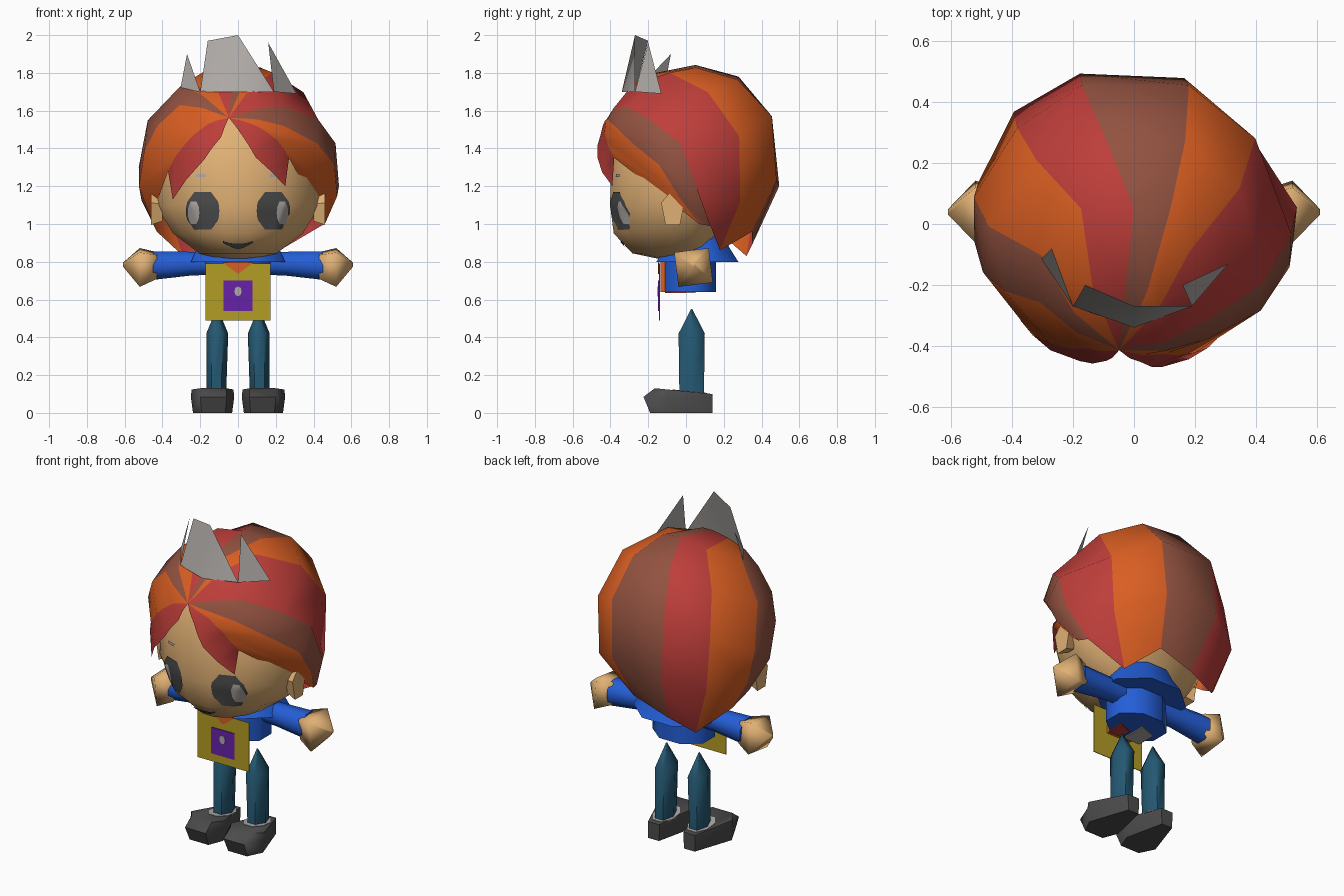
import bpy, bmesh, math
from mathutils import Vector
from mathutils.bvhtree import BVHTree

if "Cube" in bpy.data.objects:
    bpy.data.objects.remove(bpy.data.objects["Cube"])

def lin(c):
    c /= 255
    return c / 12.92 if c <= 0.04045 else ((c + 0.055) / 1.055) ** 2.4

MATS = {}
for name, rgb in {"skin": (224, 176, 116), "red": (190, 62, 58), "orange": (218, 94, 34),
                  "brown": (146, 82, 64), "blue": (36, 94, 215), "yellow": (180, 156, 36),
                  "purple": (102, 34, 168), "teal": (36, 88, 114), "dark_grey": (76, 76, 76),
                  "light_grey": (176, 171, 167)}.items():
    MATS[name] = bpy.data.materials.new(name)
    MATS[name].diffuse_color = (*[lin(c) for c in rgb], 1)

def build(name, verts, faces, mats, index=None, origin=None, angle=35):
    """Make an object; faces point away from origin (default: the middle)."""
    bm = bmesh.new()
    vs = [bm.verts.new(v) for v in verts]
    for i, f in enumerate(faces):
        face = bm.faces.new([vs[k] for k in f])
        face.material_index = index[i] if index else 0
    bmesh.ops.recalc_face_normals(bm, faces=bm.faces[:])
    mid = Vector(origin) if origin else sum((v.co for v in vs), Vector()) / len(vs)
    bm.normal_update()
    if sum(f.normal.dot(f.calc_center_median() - mid) * f.calc_area() for f in bm.faces) < 0:
        bmesh.ops.reverse_faces(bm, faces=bm.faces[:])
    me = bpy.data.meshes.new(name)
    bm.to_mesh(me)
    bm.free()
    for m in mats:
        me.materials.append(MATS[m])
    me.shade_smooth()
    me.set_sharp_from_angle(angle=math.radians(angle))
    ob = bpy.data.objects.new(name, me)
    bpy.context.collection.objects.link(ob)
    return ob

def loft(rings):
    """Closed rings joined in order and capped at both ends."""
    n, m = len(rings[0]), len(rings)
    verts = [p for r in rings for p in r]
    faces = [(i * n + j, i * n + (j + 1) % n, (i + 1) * n + (j + 1) % n, (i + 1) * n + j)
             for i in range(m - 1) for j in range(n)]
    return verts, faces + [tuple(range(n)), tuple(range((m - 1) * n, m * n))]

def ring(c, rx, ry, n, axis="z", turn=0.5):
    pts = []
    for k in range(n):
        a = 2 * math.pi * (k + turn) / n
        u, v = rx * math.cos(a), ry * math.sin(a)
        pts.append(Vector(c) + (Vector((u, v, 0)) if axis == "z" else Vector((0, u, v))))
    return pts

# Head, fuller in front than behind
head_rings = [(.81, .11, .12, .7), (.845, .21, .29, .45), (.95, .35, .39, .45), (1.1, .445, .41, .65),
              (1.3, .435, .405, .85), (1.5, .38, .34, 1), (1.7, .2, .2, 1)]
hv, hf = loft([[Vector((p.x, p.y * (back if p.y > 0 else 1), p.z))
                for p in ring((0, 0, z), rx, ry, 16)] for z, rx, ry, back in head_rings])
build("head", hv, hf, ["skin"], angle=60)
tree = BVHTree.FromPolygons(hv, hf)

def face_patch(name, rows, mat, lift):
    """Grid of (x, z) points laid on the front of the head."""
    verts = []
    for x, z in [p for r in rows for p in r]:
        hit = tree.ray_cast(Vector((x, -2, z)), Vector((0, 1, 0)))[0]
        verts.append((x, (hit.y if hit else -.3) - lift, z))
    n = len(rows[0])
    faces = [(i * n + j, i * n + j + 1, (i + 1) * n + j + 1, (i + 1) * n + j)
             for i in range(len(rows) - 1) for j in range(n - 1)]
    build(name, verts, faces, [mat], origin=(0, 2, 1))

def oval(cx, cz, rx, rz, p=0.65, n=8):
    """Rounded-square rows from bottom to top."""
    rows = []
    for i in range(n + 1):
        t = -1 + 2 * i / n
        w = max(.5, (1 - abs(t) ** 3) ** p)
        rows.append([(cx + rx * w * u / 3, cz + rz * t) for u in range(-3, 4)])
    return rows

# Eyes, glints, brows and ears
for s, side in ((1, "right"), (-1, "left")):
    face_patch("eye_" + side, oval(s * .187, 1.07, .088, .10), "dark_grey", .006)
    face_patch("glint_" + side, oval(s * .235, 1.06, .03, .06), "light_grey", .009)
    face_patch("brow_" + side, [[(s * x, z) for x in (.17, .195, .222)] for z in (1.25, 1.266)],
               "light_grey", .006)
    build("ear_" + side, *loft([ring((s * x, -.07, 1.08), ry, rz, 5, "x", .25)
          for x, ry, rz in ((.40, .045, .08), (.46, .065, .105))]), ["skin"])

# Mouth, thick in the middle with upturned corners
face_patch("mouth", [[(x / 100, .868 + .032 * (abs(x) / 8) ** 1.5 + d * (1.3 - abs(x) / 10))
                      for x in range(-8, 9, 2)] for d in (0, .011, .022)], "dark_grey", .008)

# Hair: striped shell whose stripes fan out from one point on the forehead
C, R = Vector((0, 0, 1.285)), Vector((.535, .48, .56))
def scaled(p):
    return Vector([(p[k] - C[k]) / R[k] for k in range(3)])
def between(p, q):
    return p.normalized().slerp(q.normalized(), .5) * (p.length + q.length) / 2 * 1.01
pole = scaled((-.05, -.425, 1.57)).normalized()
# each seam: upper point, widest point, hem point (right fringe round to left fringe)
seams = [((.02, -.45, 1.47), (.09, -.45, 1.35), (.25, -.39, 1.2)),
         ((.10, -.43, 1.52), (.19, -.40, 1.44), (.27, -.38, 1.35)),
         ((.25, -.38, 1.52), (.47, -.13, 1.31), (.46, .07, 1.0)),
         ((.25, -.32, 1.63), (.49, -.03, 1.42), (.44, .13, .99)),
         ((.17, -.08, 1.76), (.41, .29, 1.47), (.22, .18, .86)),
         ((.12, .05, 1.83), (.18, .455, 1.57), (.10, .35, .96)),
         ((0, .05, 1.84), (-.17, .455, 1.57), (-.12, .35, .89)),
         ((-.17, .05, 1.8), (-.40, .33, 1.42), (-.29, .32, .83)),
         ((-.30, -.10, 1.72), (-.53, .09, 1.3), (-.43, .17, .96)),
         ((-.30, -.25, 1.62), (-.47, -.15, 1.38), (-.46, .05, 1.03)),
         ((-.16, -.41, 1.53), (-.26, -.37, 1.42), (-.37, -.32, 1.28)),
         ((-.09, -.45, 1.46), (-.17, -.43, 1.34), (-.345, -.34, 1.13))]
verts, faces, idx = [pole], [], []
for upper, wide, hem in seams:
    a, b, c = scaled(upper).normalized(), scaled(wide), scaled(hem)
    b = b if b.y > .8 else b.normalized()
    verts += [between(pole, a), a, between(a, b), b, between(b, c), c]
verts = [C + Vector([v[k] * R[k] for k in range(3)]) for v in verts]
colours = ["red", "orange", "brown"]
for s, colour in enumerate([0, 1, 2, 0, 1, 2, 0, 1, 2, 1, 0]):
    a, b = 1 + 6 * s, 7 + 6 * s
    faces.append((0, a, b))
    faces += [(a + k, a + k + 1, b + k + 1, b + k) for k in range(5)]
    idx += [colour] * 6
build("hair", verts, faces, colours, idx, origin=C, angle=60)

# Crown: one broad plate and two spikes
build("crown_front", [(-.2, -.27, 1.7), (0, -.34, 1.7), (.19, -.27, 1.7), (0, -.27, 2.0),
                      (-.16, -.2, 1.97)], [(0, 1, 3, 4), (1, 2, 3)], ["light_grey"],
      origin=(0, 1, 1.7), angle=60)
build("crown_spike_left", [(-.2, -.27, 1.7), (-.31, -.12, 1.69), (-.27, -.08, 1.9)],
      [(0, 1, 2)], ["light_grey"], origin=(0, .5, 1.7))
build("crown_spike_right", [(.19, -.27, 1.7), (.31, -.13, 1.69), (.16, -.2, 1.96)],
      [(0, 1, 2)], ["light_grey"], origin=(0, .5, 1.7))

# Torso, shoulder cape and the lining seen below
build("torso", *loft([ring((0, .02, z), .185, .15, 8) for z in (.64, .84)]), ["blue"], angle=60)
build("shoulder_cape", *loft([ring((0, .06, .80), .27, .235, 8), ring((0, .06, .88), .23, .18, 8),
                              ring((0, .07, .95), .18, .14, 8)]), ["blue"], angle=60)
for name, x0, x1, y1, mat in (("shirt_lining", -.13, -.02, .05, "light_grey"),
                              ("scarf_lining", .0, .09, .0, "red")):
    build(name, *loft([[(x0, -.11, z), (x1, -.11, z), (x1, y1, z), (x0, y1 - .04, z)]
                       for z in (.634, .641)]), [mat])

def plate(name, pts, y, mat, depth=.004):
    build(name, *loft([[(x, yy, z) for x, z in pts] for yy in (y, y + depth)]), [mat])

def rect(x, z0, z1):
    return [(-x, z0), (x, z0), (x, z1), (-x, z1)]

# Scarf, chest board and badge
plate("scarf", rect(.08, .64, .82), -.135, "orange", .04)
plate("chest_board", rect(.173, .49, .79), -.142, "yellow")
plate("scarf_tip", [(-.08, .795), (0, .735), (.08, .795)], -.147, "orange")
plate("badge", rect(.078, .54, .70), -.147, "purple")
plate("badge_dot", [(.02 * math.cos(a * math.pi / 4), .643 + .026 * math.sin(a * math.pi / 4))
                    for a in range(8)], -.152, "light_grey")

# Arms, hands, legs and shoes
for s, side in ((1, "right"), (-1, "left")):
    build("arm_" + side, *loft([ring((s * x, .045, z), r, r, 8, "x")
          for x, z, r in ((.14, .79, .064), (.25, .79, .068), (.45, .78, .082))]), ["blue"], angle=60)
    build("hand_" + side, *loft([ring((s * x, .04, z), r, r, 4, "x", .58)
          for x, z, r in ((.43, .78, .09), (.52, .77, .13), (.61, .785, .012))]),
          ["skin"], angle=95)
    build("leg_" + side, *loft([ring((s * x, .03, z), rx, ry, 6, "z", 0)
          for x, z, rx, ry in ((.115, .09, .052, .075), (.11, .42, .058, .08),
                               (.11, .55, .004, .004))]), ["teal"], angle=65)
    # shoes narrow towards the heel, with a sloping top and an ankle opening
    sole = [(.08, .14), (.16, .14), (.25, -.10), (.20, -.225), (.06, -.225), (.02, -.10)]
    low = [(s * (.13 + (x - .13) * .9), max(y, -.19), 0) for x, y in sole]
    mid = [(s * x, y, .085) for x, y in sole]
    top = [(s * (.13 + (x - .13) * .96), max(y, -.165), .10 + (.14 - max(y, -.165)) * .1)
           for x, y in sole]
    build("shoe_" + side, *loft([low, mid, top]), ["dark_grey"], angle=60)
    rim = ring((s * .117, .02, 0), .07, .10, 8)
    build("ankle_opening_" + side, *loft([[(p.x, p.y, .10 + (.14 - p.y) * .1 + dz) for p in rim]
                                          for dz in (-.004, .003)]), ["light_grey"])

for m in bpy.data.materials:
    if m.users and not m.is_grease_pencil:
        m.use_nodes = True
        m.node_tree.nodes["Principled BSDF"].inputs["Base Color"].default_value = m.diffuse_color
